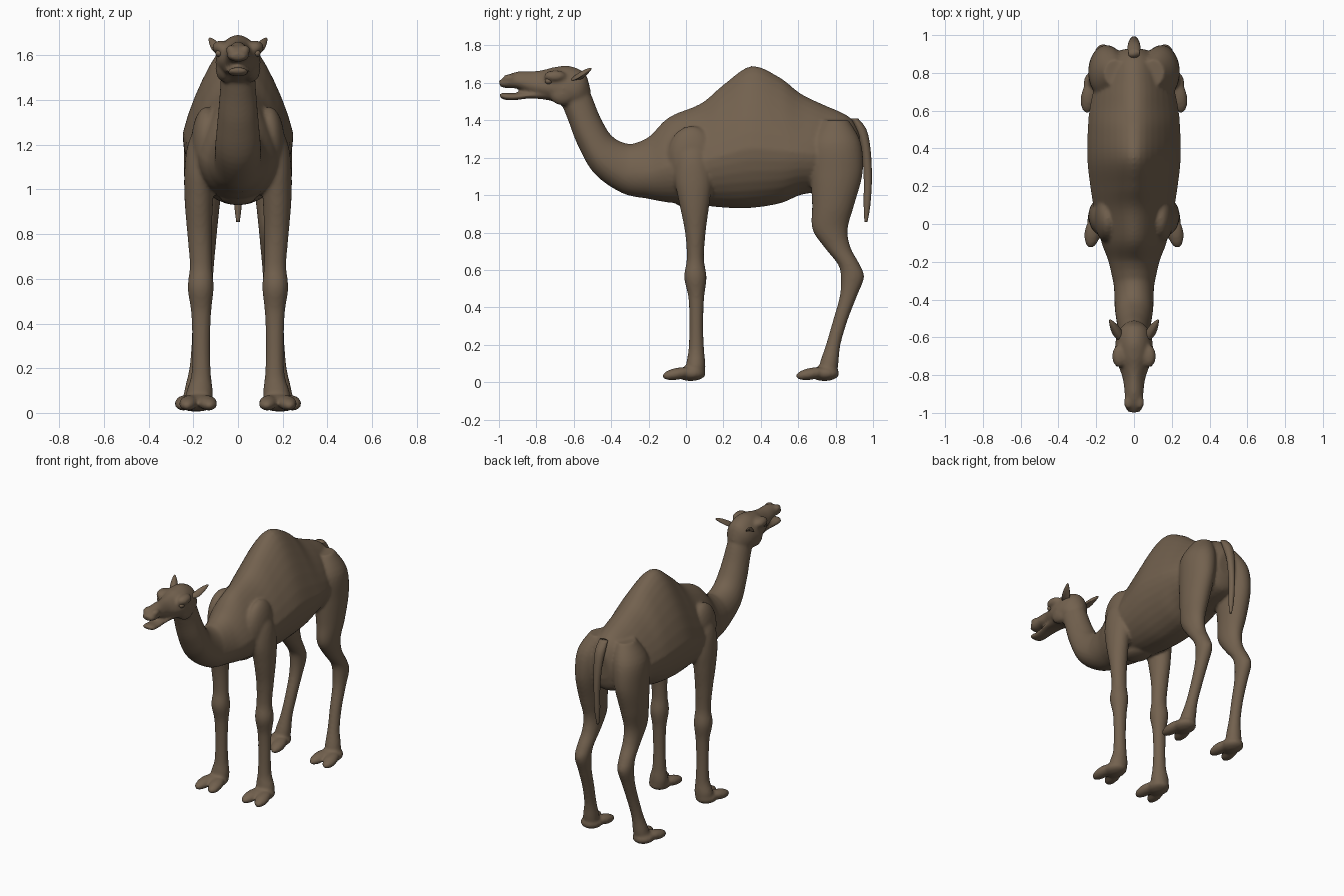
import bpy, bmesh, math
from mathutils import Vector, Matrix

old = bpy.data.objects.get("Cube")
if old:
    bpy.data.objects.remove(old, do_unlink=True)

fur = bpy.data.materials.new("brown fur")
fur.use_nodes = True
brown = (0.17, 0.12, 0.077, 1)
fur.diffuse_color = brown
shader = next(n for n in fur.node_tree.nodes if n.type == 'BSDF_PRINCIPLED')
shader.inputs["Base Color"].default_value = brown
shader.inputs["Roughness"].default_value = 0.8

SIDES = 32
STEPS = 5


def spline(stations):
    """Smoothly fill in the values between stations."""
    last = len(stations) - 1
    for i in range(last):
        a, b, c, d = (Vector(stations[min(max(k, 0), last)]) for k in range(i - 1, i + 3))
        for s in range(STEPS):
            t = s / STEPS
            yield b + (c - a) * (t / 2) + (a * 2 - b * 5 + c * 4 - d) * (t * t / 2) \
                + (b * 3 - a - c * 3 + d) * (t ** 3 / 2)
    yield Vector(stations[-1])


def skin_rings(bm, rings):
    """Bridge rings of points and close both ends."""
    rows = [[bm.verts.new(p) for p in ring] for ring in rings]
    for lower, upper in zip(rows, rows[1:]):
        for j in range(SIDES):
            k = (j + 1) % SIDES
            bm.faces.new((lower[j], lower[k], upper[k], upper[j]))
    bm.faces.new(rows[0][::-1])
    bm.faces.new(rows[-1])


def spine_loft(bm, stations, middle=0.42):
    """Stations: top y, top z, bottom y, bottom z, half width, narrowing of the top."""
    rings = []
    for ty, tz, by, bz, width, narrow in spline(stations):
        top, bottom = Vector((0, ty, tz)), Vector((0, by, bz))
        centre = bottom.lerp(top, middle)
        ring = []
        for j in range(SIDES):
            c, s = math.cos(math.tau * j / SIDES), math.sin(math.tau * j / SIDES)
            p = centre.lerp(top if s > 0 else bottom, abs(s))
            p.x = width * c * (1 - narrow * max(s, 0))
            ring.append(p)
        rings.append(ring)
    skin_rings(bm, rings)


def limb_loft(bm, stations, side=1):
    """Stations: centre x, y, z, then radius across and radius along."""
    rings = []
    for x, y, z, rx, ry in spline(stations):
        angles = [math.tau * j / SIDES for j in range(SIDES)]
        rings.append([Vector((side * (x + rx * math.cos(a)), y + ry * math.sin(a), z))
                      for a in angles])
    skin_rings(bm, rings)


def ball(bm, centre, size, turn=0, tilt=0):
    matrix = Matrix.Translation(centre) @ Matrix.Rotation(turn, 4, 'Z') \
        @ Matrix.Rotation(tilt, 4, 'X') @ Matrix.Diagonal((*size, 1))
    bmesh.ops.create_uvsphere(bm, u_segments=24, v_segments=16, radius=1, matrix=matrix)


def finish(bm, name):
    bmesh.ops.recalc_face_normals(bm, faces=bm.faces)
    mesh = bpy.data.meshes.new(name)
    bm.to_mesh(mesh)
    bm.free()
    mesh.materials.append(fur)
    mesh.shade_smooth()
    obj = bpy.data.objects.new(name, mesh)
    bpy.context.collection.objects.link(obj)
    return obj


# Torso with hump, running into the curved neck
torso = [
    (.93, 1.33, .92, 1.15, .06, .2), (.87, 1.42, .88, 1.06, .15, .2),
    (.72, 1.49, .72, 1.02, .21, .3), (.61, 1.545, .61, 1, .235, .38),
    (.5, 1.63, .5, .955, .245, .4), (.35, 1.69, .33, .93, .247, .42),
    (.2, 1.59, .18, .935, .23, .4), (.08, 1.49, .06, .95, .21, .35),
    (-.09, 1.417, -.09, .96, .175, .3), (-.2, 1.31, -.2, .98, .135, .15),
    (-.29, 1.273, -.34, 1.01, .108, 0)]
neck = [
    (-.2, 1.31, -.2, .98, .135, .15), (-.29, 1.273, -.34, 1.01, .108, 0),
    (-.39, 1.31, -.49, 1.115, .102, 0), (-.455, 1.41, -.58, 1.27, .09, 0),
    (-.5, 1.52, -.63, 1.4, .08, 0), (-.54, 1.61, -.67, 1.5, .075, 0)]
# Head and lower jaw, with a gap for the open mouth
head = [
    (-.51, 1.56, -.56, 1.47, .05, 0), (-.54, 1.65, -.6, 1.465, .085, 0),
    (-.62, 1.69, -.65, 1.475, .1, .1), (-.7, 1.685, -.71, 1.5, .095, .1),
    (-.76, 1.67, -.76, 1.515, .08, .2), (-.82, 1.662, -.82, 1.535, .06, .2),
    (-.9, 1.66, -.9, 1.568, .05, .1), (-.96, 1.64, -.96, 1.572, .05, .1),
    (-1, 1.61, -.995, 1.58, .032, 0)]
jaw = [
    (-.7, 1.58, -.68, 1.5, .07, 0), (-.82, 1.555, -.82, 1.517, .055, 0),
    (-.92, 1.545, -.92, 1.507, .046, 0), (-.97, 1.548, -.97, 1.51, .046, 0),
    (-1, 1.542, -.995, 1.523, .03, 0)]
front_leg = [
    (.13, .03, 1.3, .05, .07), (.155, .035, 1.2, .07, .09), (.17, .04, 1.08, .07, .1),
    (.175, .045, .95, .064, .08), (.172, .05, .8, .055, .055), (.166, .05, .66, .05, .046),
    (.167, .05, .56, .058, .06), (.165, .055, .45, .045, .042), (.165, .055, .3, .04, .037),
    (.165, .055, .17, .044, .042), (.172, .052, .09, .06, .052), (.175, .05, .03, .055, .05)]
hind_leg = [
    (.1, .8, 1.4, .06, .07), (.135, .8, 1.28, .097, .135), (.15, .805, 1.12, .092, .14),
    (.157, .787, .95, .078, .113), (.155, .77, .82, .062, .095), (.155, .81, .72, .053, .07),
    (.16, .87, .63, .05, .058), (.163, .89, .56, .048, .062), (.165, .868, .46, .041, .046),
    (.17, .825, .33, .037, .039), (.18, .787, .2, .038, .039), (.19, .765, .1, .05, .05),
    (.195, .755, .03, .05, .05)]

bm = bmesh.new()
for part in (torso, neck, head, jaw):
    spine_loft(bm, part)
for side in (-1, 1):
    for leg, x, y in ((front_leg, .178, .025), (hind_leg, .198, .74)):
        limb_loft(bm, leg, side)
        # Broad foot pad and two splayed toes
        ball(bm, (side * x, y, .046), (.07, .08, .04))
        for toe in (-1, 1):
            ball(bm, (side * x + toe * .042, y - .07, .045), (.042, .085, .032),
                 turn=toe * .15, tilt=.18)
    # Brow, cheek and nostril swellings
    ball(bm, (side * .078, -.7, 1.635), (.038, .06, .032))
    ball(bm, (side * .06, -.66, 1.54), (.04, .07, .06))
    ball(bm, (side * .032, -.945, 1.625), (.022, .035, .022))
    # Shoulder muscle
    ball(bm, (side * .14, .03, 1.2), (.07, .13, .17))
# Breast pad under the chest
ball(bm, (0, .04, .965), (.08, .1, .035))
body = finish(bm, "body")
remesh = body.modifiers.new("blend", 'REMESH')
remesh.mode = 'VOXEL'
remesh.voxel_size = .01
remesh.use_smooth_shade = True
soften = body.modifiers.new("soften", 'SMOOTH')
soften.iterations = 5

# Hanging tail
bm = bmesh.new()
limb_loft(bm, [(0, .9, 1.41, .03, .02), (0, .935, 1.35, .034, .03), (0, .962, 1.25, .028, .024),
               (0, .972, 1.1, .02, .022), (0, .968, .95, .018, .018), (0, .962, .855, .008, .008)])
finish(bm, "tail")

for side, label in ((1, "left"), (-1, "right")):
    # Leaf-shaped ear swept back and outward
    bm = bmesh.new()
    ball(bm, (0, 0, 0), (.024, .014, .07))
    for v in bm.verts:
        v.co.x *= 1 - v.co.z * 6
        v.co.y += .012 * (1 - (v.co.x / .024) ** 2)
    aim = Vector((side * .5, .85, .5)).to_track_quat('Z', 'Y').to_matrix().to_4x4()
    bm.transform(Matrix.Translation((side * .1, -.555, 1.635)) @ aim)
    finish(bm, label + "_ear")
    # Eye set below the brow
    bm = bmesh.new()
    ball(bm, (side * .085, -.735, 1.61), (.016, .02, .016))
    finish(bm, label + "_eye")
